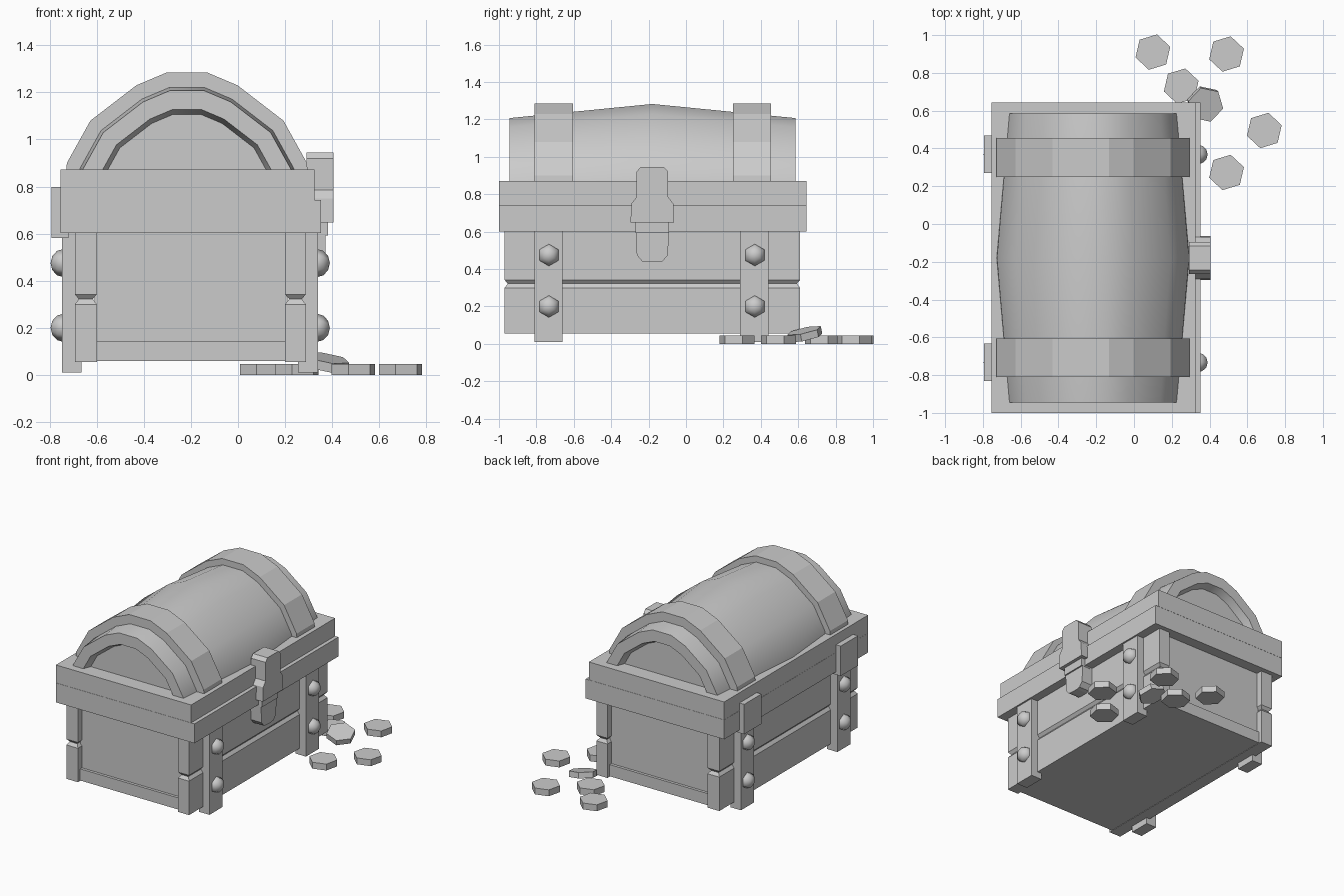
import bpy, bmesh, math
from mathutils import Matrix, Vector

if "Cube" in bpy.data.objects:
    bpy.data.objects.remove(bpy.data.objects["Cube"])

CX, CY = -0.203, -0.18      # centre of the chest


def finish(name, bm, smooth=None):
    bmesh.ops.recalc_face_normals(bm, faces=bm.faces)
    me = bpy.data.meshes.new(name)
    bm.to_mesh(me)
    bm.free()
    ob = bpy.data.objects.new(name, me)
    bpy.context.collection.objects.link(ob)
    if smooth:
        bpy.ops.object.select_all(action='DESELECT')
        ob.select_set(True)
        bpy.context.view_layer.objects.active = ob
        bpy.ops.object.shade_smooth_by_angle(angle=math.radians(smooth))
    return ob


def loft(name, rings, smooth=None):
    """Skin a list of equal-length closed outlines and cap both ends."""
    bm = bmesh.new()
    vs = [[bm.verts.new(p) for p in r] for r in rings]
    n = len(vs[0])
    for a, b in zip(vs, vs[1:]):
        for i in range(n):
            j = (i + 1) % n
            bm.faces.new((a[i], a[j], b[j], b[i]))
    bm.faces.new(vs[0])
    bm.faces.new(vs[-1])
    return finish(name, bm, smooth)


def rect(x0, x1, y0, y1, z, inset=0):
    i = inset
    return [(x0 + i, y0 + i, z), (x1 - i, y0 + i, z), (x1 - i, y1 - i, z), (x0 + i, y1 - i, z)]


def box(name, x0, x1, y0, y1, z0, z1):
    return loft(name, [rect(x0, x1, y0, y1, z0), rect(x0, x1, y0, y1, z1)])


def arch(y, s):
    """Faceted lid outline at depth y, scaled about a point below the rim."""
    half = [(0.517, 0.10), (0.51, 0.20), (0.41, 0.38), (0.215, 0.53), (0.085, 0.585)]
    pts = half + [(-x, z) for x, z in reversed(half)]
    return [(-0.217 + x * s, y, 0.70 + z * s) for x, z in pts]


# Body: floor, end panels, grooved side planks
box("floor_board", -0.61, 0.21, -0.945, 0.585, 0.058, 0.142)
for name, y0, y1 in (("front_panel", -0.925, -0.86), ("back_panel", 0.5, 0.565)):
    box(name, -0.61, 0.21, y0, y1, 0.13, 0.62)
for name, x0, x1 in (("left_planks", -0.693, -0.6), ("right_planks", 0.2, 0.288)):
    loft(name, [rect(x0, x1, -0.97, 0.61, z, i) for z, i in
                ((0.055, 0), (0.30, 0), (0.322, 0.017), (0.342, 0), (0.62, 0))])

# Rims of the body and the lid
box("body_rim", -0.755, 0.352, -1.0, 0.643, 0.602, 0.742)
box("lid_rim", -0.755, 0.326, -1.0, 0.643, 0.743, 0.872)

# Barrel lid with recessed ends
loft("barrel_lid", [arch(CY + t, s) for t, s in
     ((-0.71, 0.695), (-0.765, 0.73), (-0.765, 0.867), (0, 0.996),
      (0.765, 0.867), (0.765, 0.73), (0.71, 0.695))], smooth=35)
for name, y0, y1 in (("front_lid_strap", -0.81, -0.605), ("back_lid_strap", 0.25, 0.455)):
    loft(name, [arch(y0, 1), arch(y1, 1)])

# Side straps, rivets and hinges
for end, y in (("front", -0.733), ("back", 0.368)):
    box(f"{end}_right_strap", 0.255, 0.34, y - 0.078, y + 0.072, 0.01, 0.62)
    box(f"{end}_left_strap", -0.747, -0.665, y - 0.078, y + 0.072, 0.01, 0.62)
    box(f"{end}_hinge", -0.793, -0.72, y - 0.097, y + 0.1, 0.582, 0.798)
    for side, x in ((1, 0.335), (-1, -0.741)):
        for z in (0.2, 0.475):
            bm = bmesh.new()
            rot = Matrix.Rotation(math.pi / 2, 4, 'Y')
            spin = Matrix.Rotation(math.pi / 2, 4, 'X')
            bmesh.ops.create_uvsphere(bm, u_segments=6, v_segments=6, radius=0.06,
                                      matrix=Matrix.Translation((x, y, z)) @ spin @ rot)
            for v in bm.verts:
                v.co.x = x + (v.co.x - x) * 0.92
            finish(f"{end}_rivet", bm, smooth=70)

# Latch: hasp and tongue, outlines mirrored about the chest middle


def plate(name, half, x0, x1):
    pts = half + [(-y, z) for y, z in reversed(half)]
    loft(name, [[(x, CY + y, z) for y, z in pts] for x in (x0, x1)])


plate("latch_hasp", [(0.117, 0.648), (0.112, 0.75), (0.085, 0.785), (0.085, 0.92),
                     (0.063, 0.945)], 0.29, 0.406)
plate("latch_tongue", [(0.088, 0.66), (0.088, 0.59), (0.083, 0.475), (0.055, 0.442),
                       (0.03, 0.437)], 0.28, 0.372)
box("latch_step", 0.3, 0.382, CY - 0.09, CY + 0.09, 0.592, 0.66)

# Spilled coins; the last one leans on its neighbour
up = Vector((0, 0, 1))
for x, y, z, n in ((0.1, 0.91, 0.026, up), (0.49, 0.9, 0.026, up), (0.25, 0.73, 0.026, up),
                   (0.69, 0.495, 0.026, up), (0.49, 0.273, 0.026, up),
                   (0.377, 0.635, 0.052, Vector((0.17, -0.22, 1)))):
    bm = bmesh.new()
    m = (Matrix.Translation((x, y, z)) @ up.rotation_difference(n).to_matrix().to_4x4()
         @ Matrix.Rotation(math.radians(17), 4, 'Z'))
    bmesh.ops.create_cone(bm, cap_ends=True, segments=6, radius1=0.096, radius2=0.096,
                          depth=0.046 if n is up else 0.04, matrix=m)
    # align a corner near the +y axis
    ang = max(math.atan2(v.co.y - y, v.co.x - x) % (math.pi / 3) for v in bm.verts)
    if n is up:
        bmesh.ops.rotate(bm, verts=bm.verts, cent=(x, y, z),
                         matrix=Matrix.Rotation(math.radians(77) - ang, 3, 'Z'))
    for v in bm.verts:
        v.co.z -= 0.003 if n is up else 0
    finish("coin", bm)
